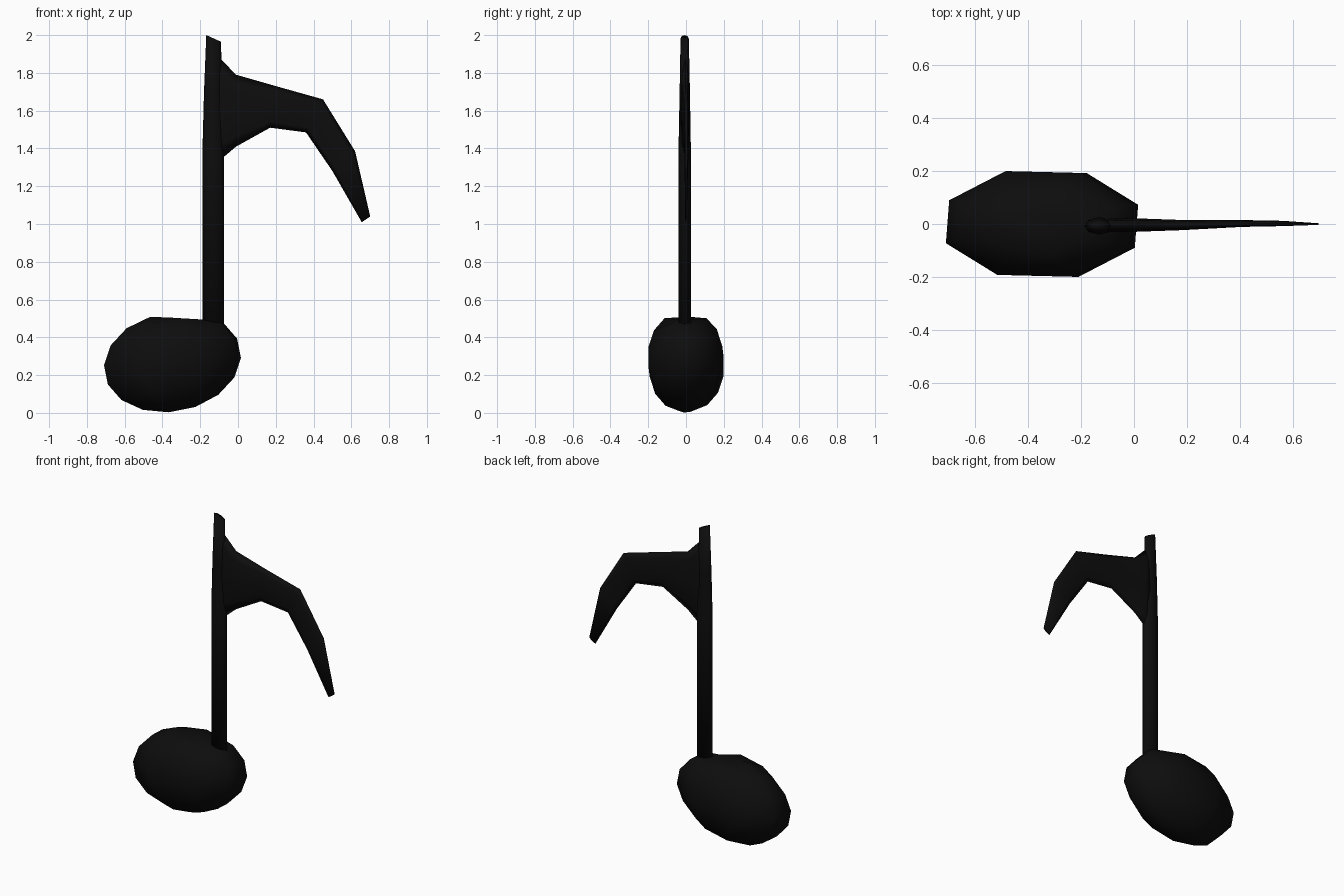
import bpy, bmesh, math
from mathutils import Vector, Matrix

if "Cube" in bpy.data.objects:
    bpy.data.objects.remove(bpy.data.objects["Cube"])

black = bpy.data.materials.new("black")
black.diffuse_color = (0.004, 0.004, 0.004, 1)
black.use_nodes = True
black.node_tree.nodes["Principled BSDF"].inputs["Base Color"].default_value = black.diffuse_color
SIDES = 8


def loft(name, rings):
    """Skin a list of equal-length point rings and cap both ends."""
    bm = bmesh.new()
    loops = [[bm.verts.new(p) for p in ring] for ring in rings]
    for a, b in zip(loops, loops[1:]):
        for i in range(SIDES):
            j = (i + 1) % SIDES
            bm.faces.new((a[i], a[j], b[j], b[i]))
    bm.faces.new(loops[0])
    bm.faces.new(loops[-1])
    bmesh.ops.recalc_face_normals(bm, faces=bm.faces)
    me = bpy.data.meshes.new(name)
    bm.to_mesh(me)
    bm.free()
    me.materials.append(black)
    for p in me.polygons:
        p.use_smooth = True
    ob = bpy.data.objects.new(name, me)
    bpy.context.collection.objects.link(ob)
    return ob


def oval(a, b, y0, y1):
    """Eight-sided oval spanning front-view points a to b and depth y0 to y1."""
    a, b = Vector((a[0], 0, a[1])), Vector((b[0], 0, b[1]))
    mid, half = (a + b) / 2, (a - b) / 2
    ring = []
    for i in range(SIDES):
        t = math.tau * i / SIDES
        ring.append(mid + half * math.cos(t)
                    + Vector((0, (y0 + y1) / 2 + (y1 - y0) / 2 * math.sin(t), 0)))
    return ring


# Note head: tilted low-poly ellipsoid, flattened where the stem meets it
tilt = Matrix.Rotation(math.radians(-11.3), 3, 'Y')
head = []
for k in range(8):
    lat = math.radians(-78.75 + 22.5 * k)
    ring = []
    for i in range(SIDES):
        t = math.radians(20 + 45 * i)
        p = tilt @ Vector((0.39 * math.cos(lat) * math.cos(t),
                           0.216 * math.cos(lat) * math.sin(t),
                           0.265 * math.sin(lat))) + Vector((-0.347, 0, 0.272))
        p.z = min(p.z, 0.507 - 0.06 * max(0, p.x + 0.40))
        ring.append(p)
    head.append(ring)
loft("note_head", head)

# Stem: slightly tapered upright with a sloping top
loft("stem", [
    oval((-0.188, 0.35), (-0.075, 0.35), -0.04, 0.026),
    oval((-0.188, 1.40), (-0.075, 1.36), -0.04, 0.026),
    oval((-0.180, 1.70), (-0.083, 1.68), -0.034, 0.021),
    oval((-0.168, 2.00), (-0.090, 1.965), -0.029, 0.015),
])

# Flag: curved, thinning toward the tip
loft("flag", [
    oval((-0.12, 1.88), (-0.12, 1.34), -0.026, 0.016),
    oval((-0.088, 1.87), (-0.075, 1.355), -0.03, 0.022),
    oval((-0.01, 1.79), (-0.01, 1.41), -0.03, 0.022),
    oval((0.20, 1.73), (0.17, 1.51), -0.023, 0.015),
    oval((0.45, 1.66), (0.36, 1.485), -0.011, 0.015),
    oval((0.62, 1.385), (0.50, 1.28), -0.008, 0.012),
    oval((0.70, 1.04), (0.655, 1.01), -0.004, 0.004),
])
